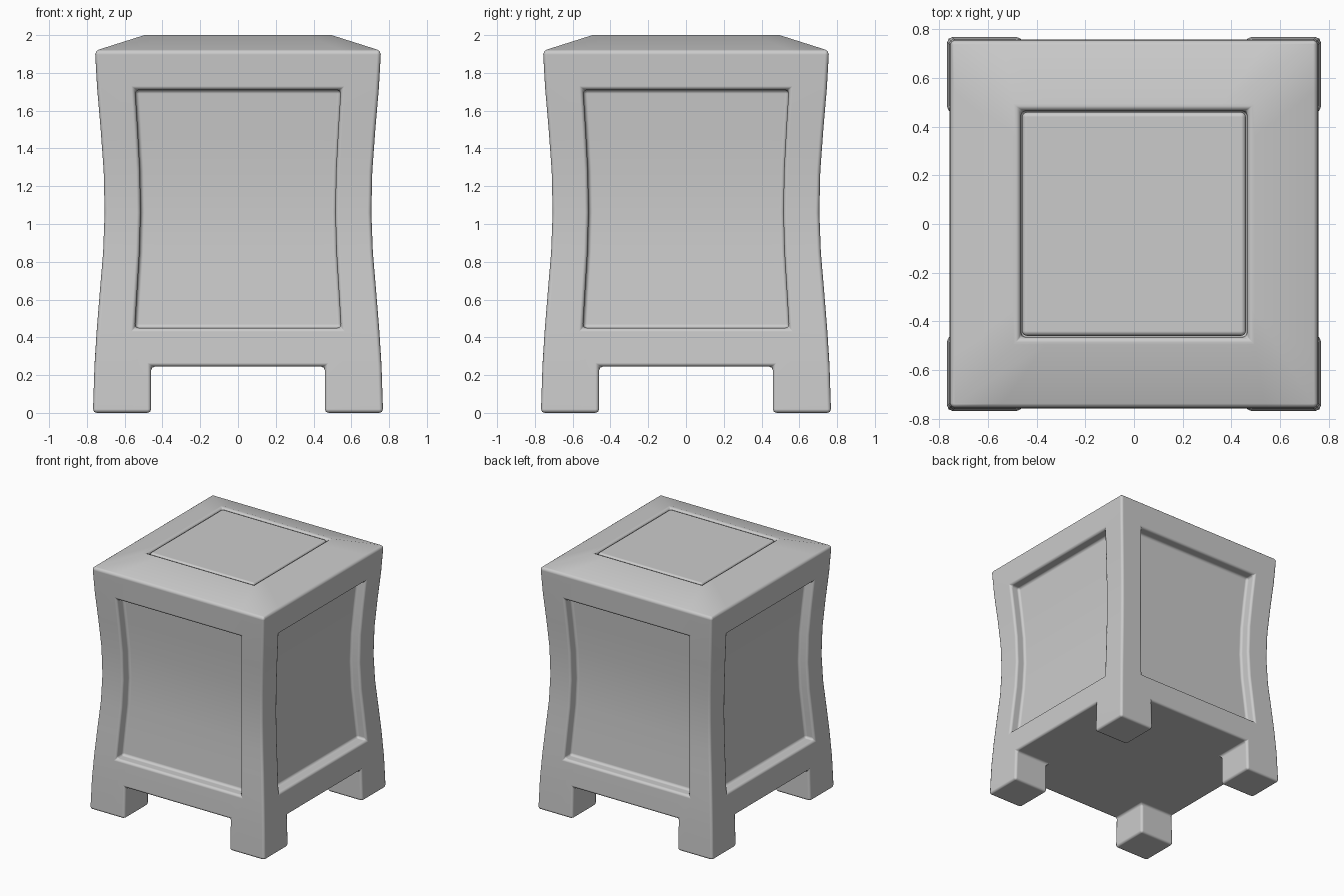
import bpy, bmesh
from mathutils import Vector

if "Cube" in bpy.data.objects:
    bpy.data.objects.remove(bpy.data.objects["Cube"])

LEG, PANEL = 0.605, 0.73                     # column positions as share of half width
U = [-1, -PANEL, -LEG, LEG, PANEL, 1]
FOOT_W, PANEL_Z = 0.768, (0.45, 1.71)
# (half width, height): waisted sides, sloped lid, well for the lid panel
PROFILE = [(.76, .245), (.747, .45), (.73, .66), (.714, .85), (.706, 1.06),
           (.711, 1.28), (.727, 1.5), (.745, 1.71), (.757, 1.917),
           (.495, 2.0), (.465, 2.0), (.465, 1.94)]


def finish(bm, name):
    """Make the object, soften its edges and smooth it."""
    bmesh.ops.recalc_face_normals(bm, faces=bm.faces)
    mesh = bpy.data.meshes.new(name)
    bm.to_mesh(mesh)
    bm.free()
    obj = bpy.data.objects.new(name, mesh)
    bpy.context.collection.objects.link(obj)
    bev = obj.modifiers.new("soft_edges", "BEVEL")
    bev.width = 0.02
    bev.segments = 2
    bev.limit_method = 'ANGLE'
    bev.angle_limit = 0.6
    bev.harden_normals = True
    bpy.ops.object.select_all(action='DESELECT')
    bpy.context.view_layer.objects.active = obj
    obj.select_set(True)
    bpy.ops.object.shade_smooth_by_angle(angle=0.7)


bm = bmesh.new()

# square rings lofted up the profile
loop = ([(u, -1) for u in U[:-1]] + [(1, u) for u in U[:-1]] +
        [(-u, 1) for u in U[:-1]] + [(-1, -u) for u in U[:-1]])
rings = [[bm.verts.new((x * w, y * w, z)) for x, y in loop] for w, z in PROFILE]
n = len(loop)
sides = {}
for r in range(len(rings) - 1):
    for i in range(n):
        j = (i + 1) % n
        f = bm.faces.new((rings[r][i], rings[r][j], rings[r + 1][j], rings[r + 1][i]))
        z = f.calc_center_median().z
        if PANEL_Z[0] < z < PANEL_Z[1] and i % 5 in (1, 2, 3):
            sides.setdefault(i // 5, []).append(f)
bm.faces.new(rings[-1])

# underside grid
w, z = PROFILE[0]
grid = {p: v for p, v in zip(loop, rings[0])}
for x in U:
    for y in U:
        if (x, y) not in grid:
            grid[x, y] = bm.verts.new((x * w, y * w, z))
corners = {}
for a in range(5):
    for b in range(5):
        f = bm.faces.new((grid[U[a], U[b]], grid[U[a], U[b + 1]],
                          grid[U[a + 1], U[b + 1]], grid[U[a + 1], U[b]]))
        if a != 2 and b != 2:
            corners.setdefault((a > 2, b > 2), []).append(f)


def extrude(faces):
    geom = bmesh.ops.extrude_face_region(bm, geom=faces)["geom"]
    bmesh.ops.delete(bm, geom=faces, context='FACES')
    return [g for g in geom if isinstance(g, bmesh.types.BMVert)]


# corner feet
for faces in corners.values():
    for v in extrude(faces):
        v.co.z = 0
        for k in (0, 1):
            if abs(v.co[k]) > 0.75:
                v.co[k] = FOOT_W if v.co[k] > 0 else -FOOT_W

# recessed side panels
inward = [Vector((0, 1, 0)), Vector((-1, 0, 0)), Vector((0, -1, 0)), Vector((1, 0, 0))]
for s, faces in sides.items():
    for v in extrude(faces):
        v.co += inward[s] * 0.08
finish(bm, "stool_body")

# raised lid panel seated in the well
bm = bmesh.new()
bmesh.ops.create_cube(bm, size=1)
for v in bm.verts:
    v.co = (v.co.x * 0.92, v.co.y * 0.92, 1.97 + v.co.z * 0.06)
finish(bm, "lid_panel")
